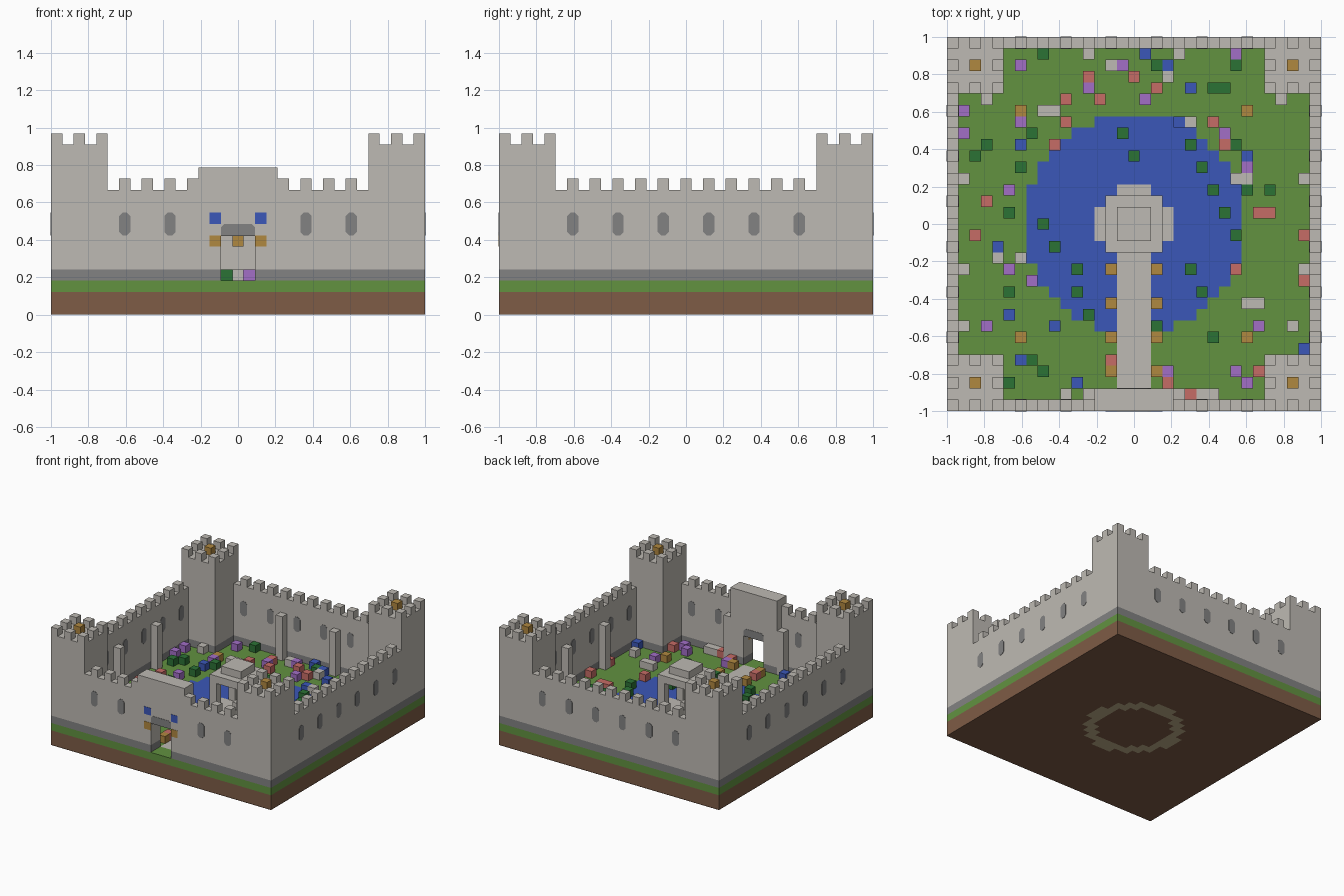
import bpy
import bmesh
from mathutils import Vector

N = 33           # blocks per side
V = 2 / N        # block size
MID = N // 2

if "Cube" in bpy.data.objects:
    bpy.data.objects.remove(bpy.data.objects["Cube"], do_unlink=True)


# Materials
def material(name, hex_code):
    srgb = [int(hex_code[k:k + 2], 16) / 255 for k in (0, 2, 4)]
    rgba = [((c + 0.055) / 1.055) ** 2.4 for c in srgb] + [1]
    mat = bpy.data.materials.new(name)
    mat.use_nodes = True
    mat.diffuse_color = rgba
    mat.node_tree.nodes["Principled BSDF"].inputs["Base Color"].default_value = rgba
    return mat


STONE = material("light stone", "bebab3")
DARK = material("dark stone", "828282")
GRASS = material("grass green", "629240")
EARTH = material("earth brown", "7e5c46")
BLUE = material("blue", "3b57b8")
LEAF = material("dark green", "2b7235")
PURPLE = material("purple", "a26ec6")
RED = material("red", "c66c66")
GOLD = material("gold", "b08840")
SAND = material("sand", "bfae88")


# Helpers, all sizes in blocks
def finish(name, bm, mats):
    mesh = bpy.data.meshes.new(name)
    bm.to_mesh(mesh)
    bm.free()
    for mat in mats:
        mesh.materials.append(mat)
    obj = bpy.data.objects.new(name, mesh)
    bpy.context.collection.objects.link(obj)


def boxes(name, mat, spans, round_axis=None, top_only=False):
    bm = bmesh.new()
    for lo, hi in spans:
        lo, hi = Vector(lo), Vector(hi)
        verts = bmesh.ops.create_cube(bm, size=1)["verts"]
        for v in verts:
            v.co = [(lo[k] if v.co[k] < 0 else hi[k]) * V - (k < 2) for k in range(3)]
    if round_axis is not None:
        top = max(v.co.z for v in bm.verts)
        edges = [e for e in bm.edges
                 if abs((e.verts[0].co - e.verts[1].co).normalized()[round_axis]) > 0.9
                 and (not top_only or e.verts[0].co.z > top - 0.01)]
        bmesh.ops.bevel(bm, geom=edges, offset=V * 0.3, segments=1, affect='EDGES')
    finish(name, bm, [mat])


def cube_at(i, j, z, height=1):
    """Block column at offsets i, j from the centre."""
    x, y = i + MID, j + MID
    return (x, y, z), (x + 1, y + 1, z + height)


def plant(name, mat, spots):
    boxes(name, mat, [cube_at(i, j, 3) for i, j in spots])


def plate(name, z, mats, rule, flip=False):
    bm = bmesh.new()
    bmesh.ops.create_grid(bm, x_segments=N, y_segments=N, size=1)
    for f in bm.faces:
        c = f.calc_center_median() / V
        f.material_index = rule(round(c.x), round(c.y))
    if flip:
        bmesh.ops.reverse_faces(bm, faces=bm.faces[:])
    bmesh.ops.translate(bm, vec=(0, 0, z), verts=bm.verts[:])
    finish(name, bm, mats)


# Ground: earth, grass, painted top with pond, island and path, sandy ring below
def ground_rule(i, j):
    d = (i * i + j * j) ** 0.5
    if d <= 3.2 or (abs(i) <= 1 and -15 < j < 0):
        return 2
    return 1 if d <= 9.5 else 0


def ring_rule(i, j):
    return 1 if 4.6 < (i * i + j * j) ** 0.5 <= 6.1 else 0


boxes("earth_layer", EARTH, [((0, 0, 0.03), (N, N, 2))])
boxes("grass_layer", GRASS, [((0, 0, 2), (N, N, 3))])
plate("garden_ground", 3 * V + 0.002, [GRASS, BLUE, STONE], ground_rule)
plate("underside", 0, [EARTH, SAND], ring_rule, flip=True)

# Corner towers, walls and gatehouse: footprints as (x0, y0, x1, y1)
T = 5
E = N - T
towers = [(x, y, x + T, y + T) for x in (0, E) for y in (0, E)]
walls = [(0, T, 1, E), (N - 1, T, N, E), (T, N - 1, E, N),
         (T, 0, 13, 1), (20, 0, E, 1)]
gate_sides = [(13, 0, 15, 2), (18, 0, 20, 2)]


def extrude(prints, z0, z1):
    return [((a, b, z0), (c, d, z1)) for a, b, c, d in prints]


boxes("wall_footing", DARK, extrude(towers + walls + gate_sides, 3, 4))
boxes("corner_towers", STONE, extrude(towers, 4, 15))
boxes("curtain_walls", STONE, extrude(walls, 4, 11))
boxes("gatehouse", STONE, extrude(gate_sides, 4, 7) + [((13, 0, 7), (20, 2, 13))])

# Battlements
merlons = []
for k in range(T + 1, E, 2):
    merlons += [((x, k, 11), (x + 1, k + 1, 12)) for x in (0, N - 1)]
    merlons.append(((k, N - 1, 11), (k + 1, N, 12)))
    if not 13 <= k < 20:
        merlons.append(((k, 0, 11), (k + 1, 1, 12)))
tower_lamps = []
for a, b, _, _ in towers:
    for p in (0, 2, 4):
        for q in (0, 2, 4):
            target = tower_lamps if p == q == 2 else merlons
            target.append(((a + p, b + q, 15), (a + p + 1, b + q + 1, 16)))
boxes("battlements", STONE, merlons)
boxes("tower_lamps", GOLD, tower_lamps)

# Arrow slits, showing on both wall faces
G = 0.04
slots = range(T + 1, E, 4)
boxes("side_slits", DARK,
      [((x - G, k, 7), (x + 1 + G, k + 1, 9)) for x in (0, N - 1) for k in slots], 0)
boxes("back_slits", DARK, [((k, N - 1 - G, 7), (k + 1, N + G, 9)) for k in slots], 1)
boxes("front_slits", DARK,
      [((k, -G, 7), (k + 1, 1 + G, 9)) for k in slots if not 13 <= k < 20], 1)

# Gate arch and its coloured blocks
boxes("gate_arch", DARK, [((15, -G, 7 - G), (18, 2 + G, 8))], 1, top_only=True)
boxes("gate_torches", GOLD, [((k, -G, 6), (k + 1, 1, 7)) for k in (14, 18)])
boxes("gate_banners", BLUE, [((k, -G, 8), (k + 1, 1, 9)) for k in (14, 18)])

# Buttress pillars against the inner walls
pillars = []
for s in (-4, 4):
    for t in (-15, 15):
        pillars += [cube_at(s, t, 3, 6), cube_at(t, s, 3, 6)]
boxes("wall_pillars", STONE, pillars)

# Pavilion on the island
boxes("pavilion_posts", STONE, [cube_at(i, j, 3, 4) for i in (-2, 2) for j in (-2, 2)])
boxes("pavilion_roof", STONE, [((MID - 2, MID - 2, 7), (MID + 3, MID + 3, 8)),
                               ((MID - 1, MID - 1, 8), (MID + 2, MID + 2, 9))])
boxes("pavilion_stone", STONE, [cube_at(0, 0, 3)])
boxes("pavilion_lantern", GOLD, [cube_at(0, 0, 6)])

# Lamps beside the path and in the garden corners
plant("path_lamps", GOLD, [(i, j) for i in (-2, 2) for j in (-4, -7, -10, -13)])
plant("corner_lamps", GOLD, [(i, j) for i in (-10, 10) for j in (-10, 10)])

# Bushes and lily pads
plant("garden_bushes", LEAF, [
    (-8, 15), (2, 14), (9, 14), (7, 12), (8, 12), (-9, 8), (-13, 7), (9, 7),
    (-14, 6), (12, 3), (10, 3), (-11, 1), (-11, -6), (7, -10), (-9, -12),
    (-8, -13), (-11, -14)])
plant("lily_pads", LEAF, [
    (-1, 8), (5, 7), (0, 6), (-10, 5), (6, 5), (7, 3), (8, 1), (-8, 0), (9, -1),
    (-7, -2), (-5, -4), (5, -4), (-5, -6), (6, -6), (-4, -8), (2, -9)])

# Flowers and loose stones
plant("blue_flowers", BLUE, [
    (1, 15), (3, 14), (5, 12), (4, 9), (-10, 7), (10, 6), (-12, -2), (-11, -8),
    (-7, -9), (15, -11), (-10, -12), (-5, -14)])
plant("purple_flowers", PURPLE, [
    (9, 15), (-10, 14), (-1, 14), (-4, 12), (1, 11), (-15, 10), (-10, 9), (-15, 8),
    (8, 8), (10, 5), (-11, 3), (-11, -4), (-9, -5), (-13, -9), (11, -9), (3, -13),
    (9, -13), (10, -14)])
plant("red_flowers", RED, [
    (-4, 13), (0, 13), (2, 12), (-6, 11), (-3, 11), (-6, 9), (7, 9), (-7, 7), (8, 7),
    (-13, 2), (11, 1), (12, 1), (-14, -1), (15, -1), (9, -4), (15, -5), (-2, -12),
    (11, -13), (3, -14), (5, -15)])
plant("garden_stones", STONE, [
    (-2, 14), (3, 13), (-13, 11), (13, 11), (-8, 10), (-7, 10), (5, 9), (9, 4),
    (10, 4), (-12, -3), (-10, -3), (10, -7), (11, -7), (-15, -9), (14, -9),
    (-6, -15), (6, -15), (7, -15)])
